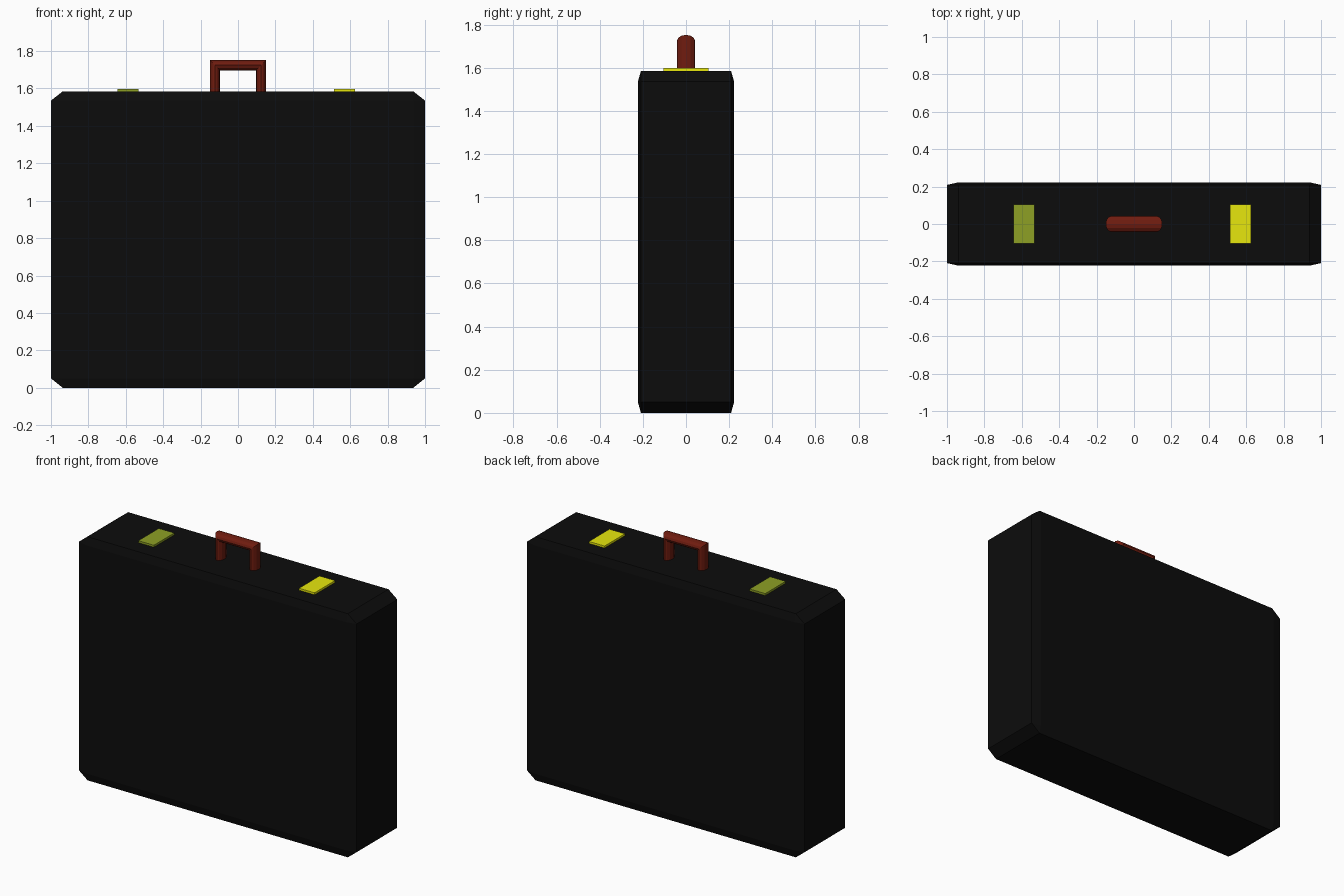
import bpy, bmesh, math
from mathutils import Vector

if "Cube" in bpy.data.objects:
    bpy.data.objects.remove(bpy.data.objects["Cube"])

TOP = 1.585


def finish(name, bm, color):
    bmesh.ops.recalc_face_normals(bm, faces=bm.faces)
    mesh = bpy.data.meshes.new(name)
    bm.to_mesh(mesh)
    bm.free()
    mat = bpy.data.materials.new(name + "_material")
    mat.diffuse_color = (*color, 1)
    mat.use_nodes = True
    mat.node_tree.nodes["Principled BSDF"].inputs["Base Color"].default_value = mat.diffuse_color
    mesh.materials.append(mat)
    obj = bpy.data.objects.new(name, mesh)
    bpy.context.collection.objects.link(obj)
    return obj


def box(name, center, size, color, bevel=0):
    # bevel is applied before scaling, so the chamfer follows each side's length
    bm = bmesh.new()
    bmesh.ops.create_cube(bm, size=2)
    if bevel:
        bmesh.ops.bevel(bm, geom=bm.edges[:], offset=bevel, segments=1,
                        affect='EDGES')
    bmesh.ops.scale(bm, vec=Vector(size) / 2, verts=bm.verts)
    bmesh.ops.translate(bm, vec=Vector(center), verts=bm.verts)
    return finish(name, bm, color)


# Case body
box("case_body", (0, 0, TOP / 2), (2, 0.446, TOP), (0.0037, 0.0037, 0.0037), 0.063)

# Latch plates on the top
box("latch_left", (-0.588, 0, TOP + 0.004), (0.112, 0.21, 0.018), (0.27, 0.35, 0.018))
box("latch_right", (0.569, 0, TOP + 0.004), (0.112, 0.21, 0.018), (0.8, 0.8, 0.004))

# Handle: oval section swept along a mitred arch
bm = bmesh.new()
half, depth, sides = 0.0275, 0.042, 12
xc, zc, z0 = 0.1235, 1.7245, TOP - 0.005
path = [(-xc, z0, -1, 0), (-xc, zc, -1, 1), (xc, zc, 1, 1), (xc, z0, 1, 0)]
rings = []
for x, z, dx, dz in path:
    ring = []
    for i in range(sides):
        a = 2 * math.pi * i / sides
        r = half * math.cos(a)
        ring.append(bm.verts.new((x + dx * r, depth * math.sin(a), z + dz * r)))
    rings.append(ring)
for a, b in zip(rings, rings[1:]):
    for i in range(sides):
        j = (i + 1) % sides
        bm.faces.new((a[i], a[j], b[j], b[i]))
bm.faces.new(rings[0])
bm.faces.new(rings[-1])
finish("handle", bm, (0.16, 0.0116, 0.0048))
